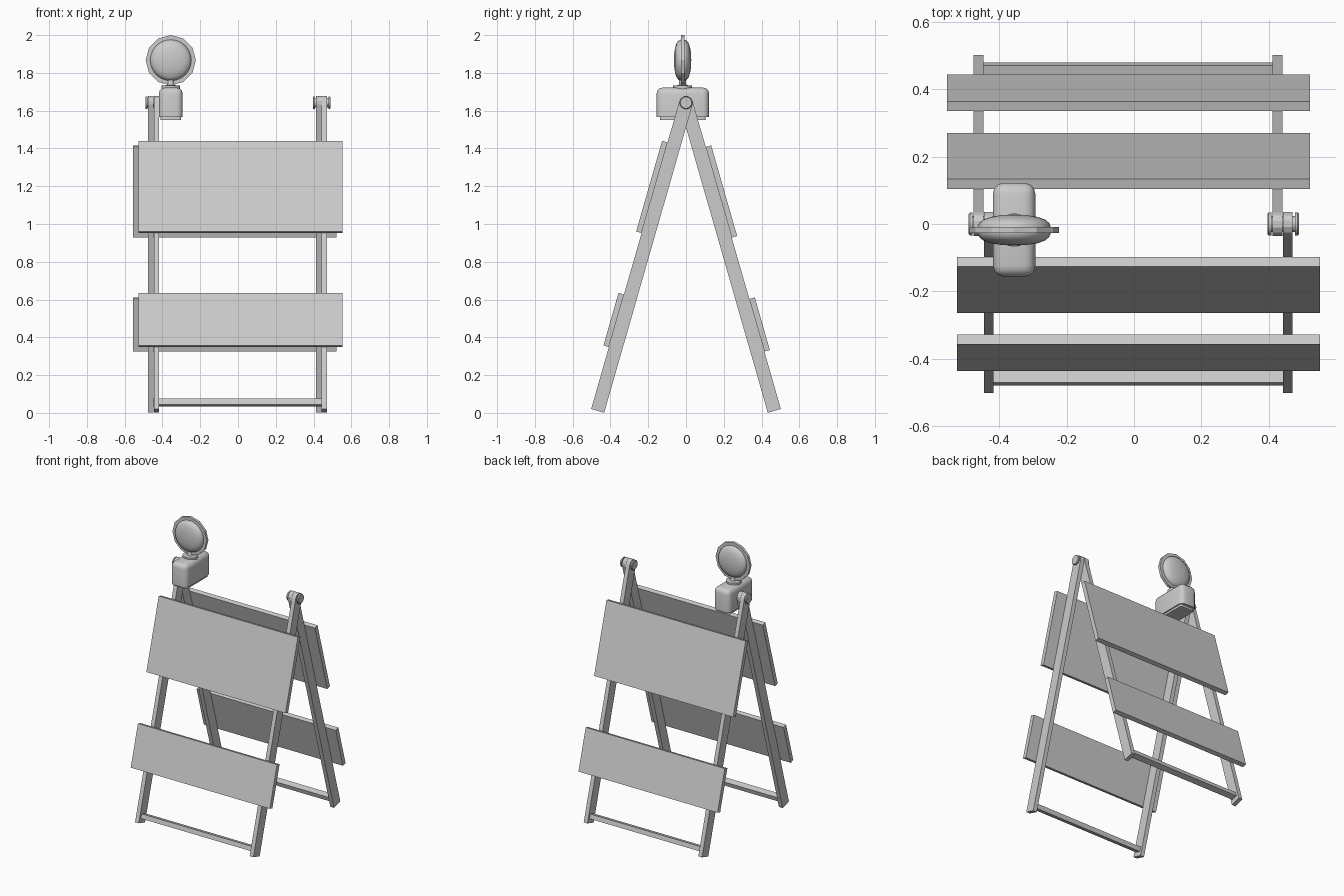
import bpy, bmesh, math
from mathutils import Matrix

if "Cube" in bpy.data.objects:
    bpy.data.objects.remove(bpy.data.objects["Cube"])

TILT = math.radians(16)
SIN, COS = math.sin(TILT), math.cos(TILT)
PIVOT_Z = 1.642


def finish(bm, name, smooth=False):
    bmesh.ops.recalc_face_normals(bm, faces=bm.faces)
    mesh = bpy.data.meshes.new(name)
    bm.to_mesh(mesh)
    bm.free()
    ob = bpy.data.objects.new(name, mesh)
    bpy.context.collection.objects.link(ob)
    if smooth:
        bpy.ops.object.select_all(action='DESELECT')
        ob.select_set(True)
        bpy.context.view_layer.objects.active = ob
        bpy.ops.object.shade_smooth_by_angle(angle=math.radians(35))
    return ob


def frame_prism(name, side, x0, x1, profile):
    """Extrude a profile of (outward offset, distance down the leg) along x."""
    bm = bmesh.new()
    rings = []
    for x in (x0, x1):
        rings.append([bm.verts.new((x, side * (s * SIN + n * COS),
                                    PIVOT_Z - s * COS + n * SIN)) for n, s in profile])
    a, b = rings
    bm.faces.new(a)
    bm.faces.new(b)
    for i in range(len(a)):
        j = (i + 1) % len(a)
        bm.faces.new((a[i], a[j], b[j], b[i]))
    return finish(bm, name)


def rect(n0, n1, s0, s1):
    return [(n0, s0), (n1, s0), (n1, s1), (n0, s1)]


def lathe(name, profile, centre, axis, segments, smooth=True):
    """Spin (radius, along) points about the x, y or z axis."""
    bm = bmesh.new()
    verts = [bm.verts.new((r, 0, h)) for r, h in profile]
    edges = [bm.edges.new(p) for p in zip(verts, verts[1:])]
    bmesh.ops.spin(bm, geom=verts + edges, cent=(0, 0, 0), axis=(0, 0, 1),
                   angle=math.tau, steps=segments, use_duplicate=False)
    bmesh.ops.remove_doubles(bm, verts=bm.verts, dist=1e-5)
    turn = {'x': Matrix.Rotation(math.pi / 2, 4, 'Y'),
            'y': Matrix.Rotation(-math.pi / 2, 4, 'X'), 'z': Matrix()}[axis]
    bm.transform(Matrix.Translation(centre) @ turn)
    return finish(bm, name, smooth)


def rounded_box(name, lo, hi, radius):
    """Box with every edge rounded except those of its bottom face."""
    bm = bmesh.new()
    bmesh.ops.create_cube(bm, size=1)
    size = [h - l for l, h in zip(lo, hi)]
    mid = [(h + l) / 2 for l, h in zip(lo, hi)]
    bm.transform(Matrix.Translation(mid) @ Matrix.Diagonal((*size, 1)))
    edges = [e for e in bm.edges if max(v.co.z for v in e.verts) > mid[2]]
    bmesh.ops.bevel(bm, geom=edges, offset=radius, segments=3, profile=0.5, affect='EDGES')
    return finish(bm, name, True)


# Two hinged frames: legs with rounded tops, two boards and a foot rail
LEG = 0.036
arc = [(LEG * math.cos(math.pi * i / 6), -LEG * math.sin(math.pi * i / 6)) for i in range(7)]
leg_profile = arc + [(-LEG, 1.697), (LEG, 1.697)]
for label, side, cx, drop in (("front", -1, 0.0135, 0.0), ("back", 1, -0.0165, 0.025)):
    for hand, x in (("left", -0.445), ("right", 0.443)):
        inner = cx + x
        frame_prism(f"{label}_{hand}_leg", side, inner - 0.0145, inner + 0.0145, leg_profile)
    frame_prism(f"{label}_upper_board", side, cx - 0.539, cx + 0.539,
                rect(LEG, 0.066, 0.229 + drop, 0.728 + drop))
    frame_prism(f"{label}_lower_board", side, cx - 0.539, cx + 0.539,
                rect(LEG, 0.066, 1.066 + drop, 1.356 + drop))
    frame_prism(f"{label}_foot_rail", side, cx - 0.432, cx + 0.43,
                rect(-0.02, 0.021, 1.636, 1.667))

# Hinge bolts with a washer and head at each end
bolt = [(0, -0.047), (0.03, -0.047), (0.034, -0.043), (0.034, -0.035), (0.024, -0.035),
        (0.024, 0.035), (0.034, 0.035), (0.034, 0.043), (0.03, 0.047), (0, 0.047)]
for hand, x in (("left", -0.444), ("right", 0.443)):
    lathe(f"{hand}_hinge_bolt", bolt, (x, 0, PIVOT_Z), 'x', 16)

# Warning lamp battery case
LX, LY = -0.356, -0.018
rounded_box("lamp_case", (LX - 0.063, -0.156, 1.566), (LX + 0.063, 0.122, 1.722), 0.032)
rounded_box("lamp_case_base", (LX - 0.054, -0.137, 1.551), (LX + 0.054, 0.103, 1.575), 0.01)

# Swivel neck
lathe("lamp_neck", [(0, 1.715), (0.05, 1.715), (0.05, 1.733), (0.022, 1.735),
                    (0.018, 1.745), (0.018, 1.775), (0, 1.775)], (LX, LY, 0), 'z', 16)

# Lamp rim and domed lens
LAMP = (LX, LY, 1.867)
lathe("lamp_rim", [(0, -0.009), (0.133, -0.009), (0.133, 0.009), (0, 0.009)],
      LAMP, 'y', 12, False)
half = [(0, 0.046), (0.04, 0.044), (0.07, 0.039), (0.092, 0.031), (0.104, 0.021), (0.109, 0.009)]
lathe("lamp_lens", half + [(r, -h) for r, h in reversed(half)], LAMP, 'y', 24)
